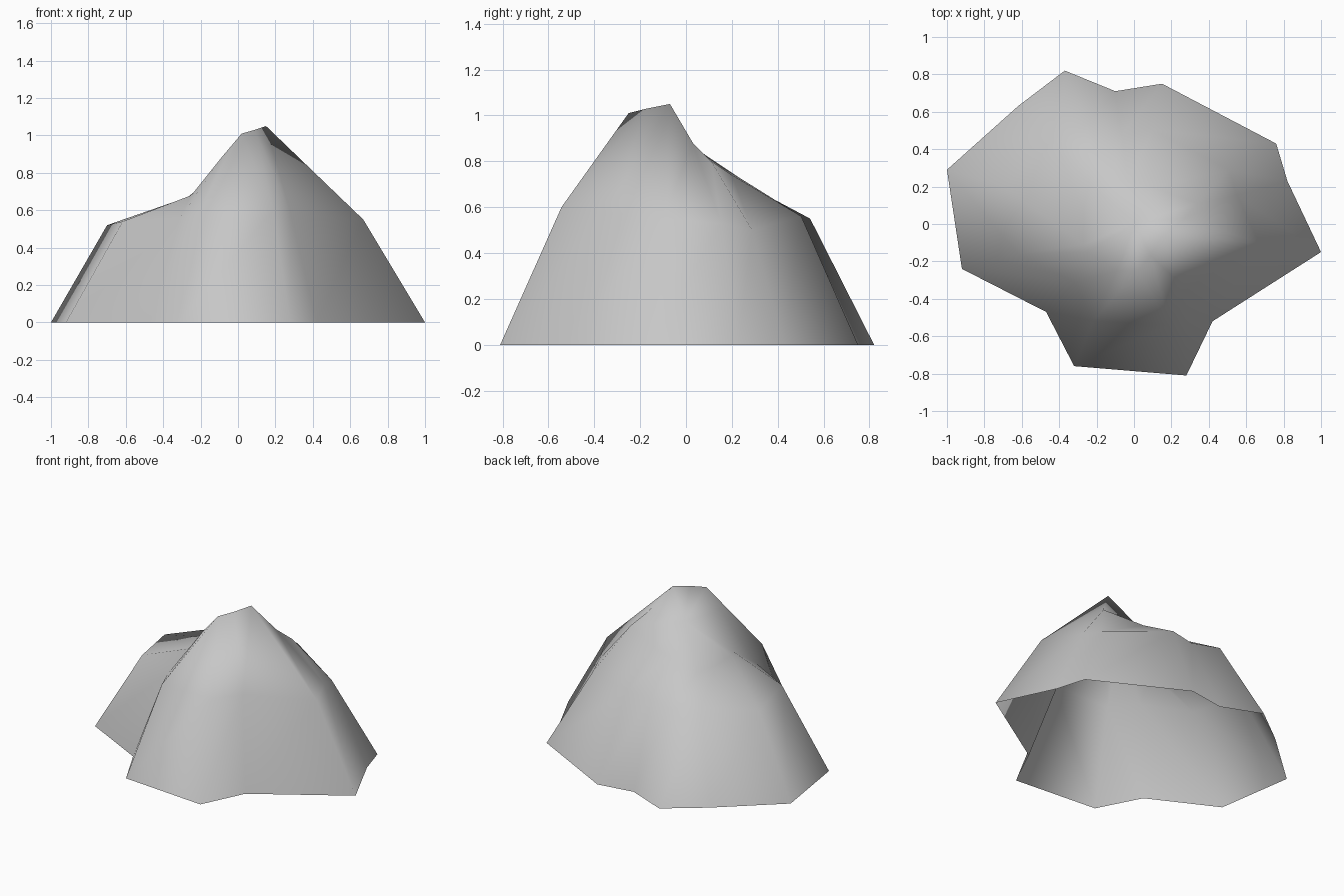
import bpy
import bmesh
from mathutils import Vector

default_cube = bpy.data.objects.get("Cube")
if default_cube:
    bpy.data.objects.remove(default_cube, do_unlink=True)


def make_material(name, colour):
    material = bpy.data.materials.new(name)
    material.use_nodes = True
    material.diffuse_color = colour
    shader = next(node for node in material.node_tree.nodes if node.type == 'BSDF_PRINCIPLED')
    shader.inputs["Base Color"].default_value = colour
    shader.inputs["Roughness"].default_value = 0.9
    return material


def bridge(mesh, lower, upper):
    # Join two matching rings with a band of quads
    count = len(lower)
    for i in range(count):
        following = (i + 1) % count
        mesh.faces.new((lower[i], lower[following], upper[following], upper[i]))


# Each rib of the rock: foot x and y, shoulder scale and height, crest position
ribs = [
    ((1, -.15), .67, .55, (.15, -.07, 1.05)),
    ((.82, .23), .67, .53, (.27, .03, .88)),
    ((.76, .43), .67, .50, (.34, .11, .80)),
    ((.15, .75), .67, .56, (.09, .20, .74)),
    ((-.10, .71), .67, .55, (-.03, .23, .73)),
    ((-.37, .82), .66, .55, (-.12, .24, .71)),
    ((-.62, .63), .67, .56, (-.24, .22, .67)),
    ((-1, .29), .70, .52, (-.27, .06, .67)),
    ((-.92, -.24), .67, .54, (-.27, -.11, .67)),
    ((-.47, -.47), .67, .55, (-.25, -.15, .68)),
    ((-.32, -.76), .68, .58, (-.09, -.25, .88)),
    ((.28, -.81), .67, .60, (.02, -.25, 1.01)),
    ((.42, -.52), .67, .58, (.09, -.17, 1.03)),
]

# Open-bottomed rock shell: foot ring, shoulder ring, crest ring and summit
shell = bmesh.new()
foot, shoulder, crest = [], [], []
for (x, y), scale, height, top in ribs:
    foot.append(shell.verts.new((x, y, 0)))
    shoulder.append(shell.verts.new((x * scale, y * scale, height)))
    crest.append(shell.verts.new(top))
bridge(shell, foot, shoulder)
bridge(shell, shoulder, crest)

# Close the top around a centre point
centre = sum((vert.co for vert in crest), Vector()) / len(crest)
summit = shell.verts.new(centre + Vector((.03, 0, .07)))
for i, vert in enumerate(crest):
    shell.faces.new((vert, crest[(i + 1) % len(crest)], summit))

# Smooth shading over the whole surface
for face in shell.faces:
    face.smooth = True
mesh = bpy.data.meshes.new("rock")
shell.to_mesh(mesh)
shell.free()
mesh.materials.append(make_material("stone grey", (.57, .57, .57, 1)))
rock = bpy.data.objects.new("rock", mesh)
bpy.context.collection.objects.link(rock)
